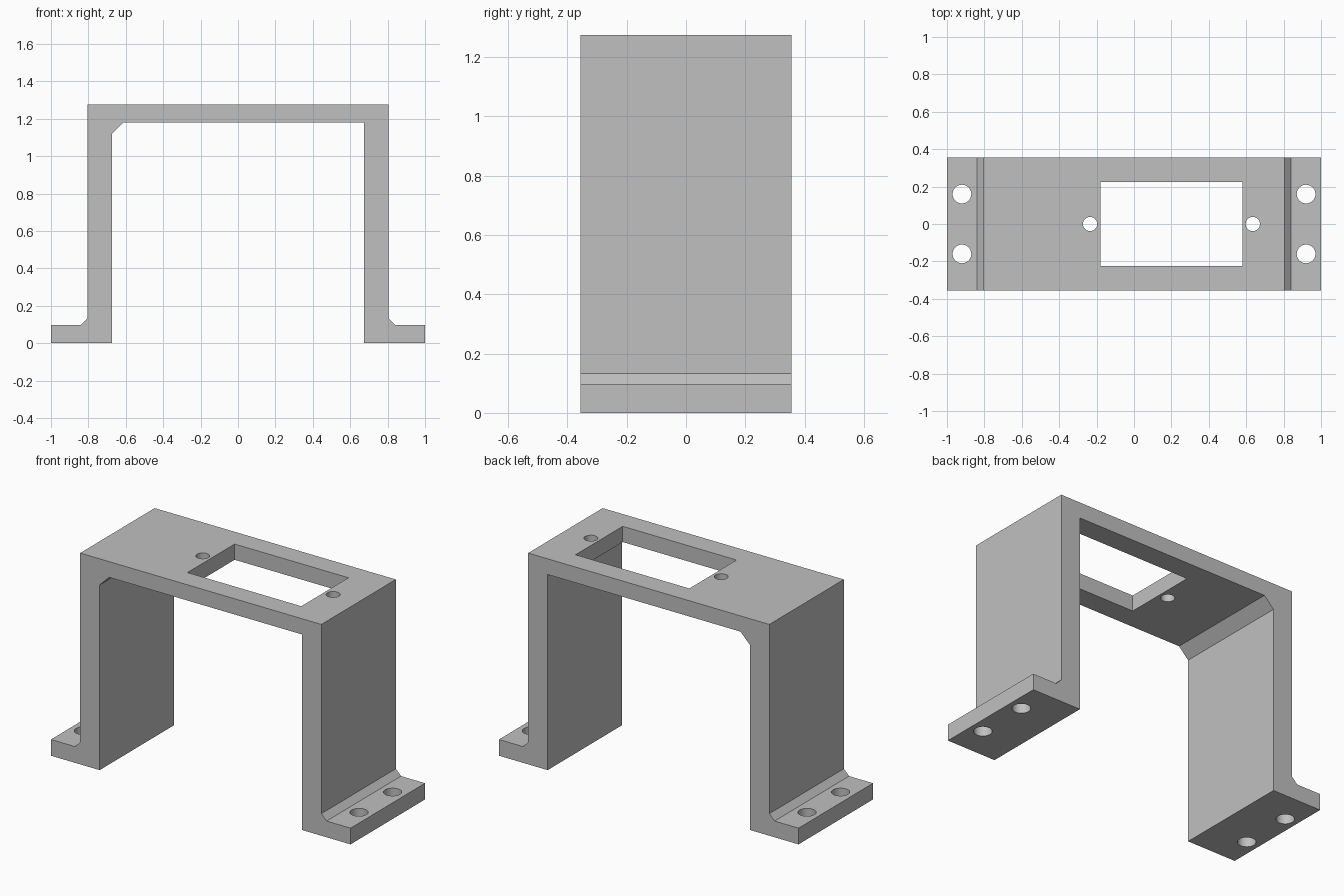
import bpy, bmesh, math
from mathutils import Matrix

cube = bpy.data.objects.get("Cube")
if cube:
    bpy.data.objects.remove(cube, do_unlink=True)

DEPTH = 0.71
FOOT, LEG_OUT, LEG_IN = 1.0, 0.805, 0.675
FOOT_TOP, DECK_LOW, DECK_TOP = 0.098, 1.18, 1.275
CHAMFER, GUSSET = 0.035, 0.063

grey = bpy.data.materials.new("plain grey")
grey.use_nodes = True
colour = (0.53, 0.53, 0.53, 1)
grey.diffuse_color = colour
grey.node_tree.nodes["Principled BSDF"].inputs["Base Color"].default_value = colour


def make_object(name, bm):
    bmesh.ops.recalc_face_normals(bm, faces=bm.faces)
    mesh = bpy.data.meshes.new(name)
    bm.to_mesh(mesh)
    bm.free()
    mesh.materials.append(grey)
    obj = bpy.data.objects.new(name, mesh)
    bpy.context.collection.objects.link(obj)
    return obj


# Bracket: one half profile, mirrored, with a gusset in the left inner corner only
outer = [(LEG_IN, 0), (FOOT, 0), (FOOT, FOOT_TOP), (LEG_OUT + CHAMFER, FOOT_TOP),
         (LEG_OUT, FOOT_TOP + CHAMFER), (LEG_OUT, DECK_TOP)]
gusset = [(GUSSET - LEG_IN, DECK_LOW), (-LEG_IN, DECK_LOW - GUSSET)]
profile = outer + [(-x, z) for x, z in reversed(outer)] + gusset[::-1] + [(LEG_IN, DECK_LOW)]

bm = bmesh.new()
face = bm.faces.new([bm.verts.new((x, -DEPTH / 2, z)) for x, z in profile])
swept = bmesh.ops.extrude_face_region(bm, geom=[face], use_keep_orig=True)["geom"]
bmesh.ops.translate(bm, vec=(0, DEPTH, 0),
                    verts=[v for v in swept if isinstance(v, bmesh.types.BMVert)])
bracket = make_object("servo_bracket", bm)

# Cutters: rectangular window, two deck holes and four foot holes
bm = bmesh.new()
bmesh.ops.create_cube(bm, size=1, matrix=Matrix.Translation((0.2, 0, 1.2))
                      @ Matrix.Diagonal((0.76, 0.45, 0.4, 1)))


def hole(x, y, z, radius):
    bmesh.ops.create_cone(bm, cap_ends=True, segments=48, radius1=radius, radius2=radius,
                          depth=0.4, matrix=Matrix.Translation((x, y, z)))


for side in (-1, 1):
    hole(0.2 + side * 0.435, 0, 1.2, 0.038)
    for y in (-0.16, 0.16):
        hole(side * 0.92, y, 0.05, 0.05)
cutter = make_object("hole_cutter", bm)
cutter.hide_render = True

# Cut the openings and drop the helper
cut = bracket.modifiers.new("openings", 'BOOLEAN')
cut.operation = 'DIFFERENCE'
cut.solver = 'EXACT'
cut.object = cutter
bpy.ops.object.select_all(action='DESELECT')
bracket.select_set(True)
bpy.context.view_layer.objects.active = bracket
bpy.ops.object.modifier_apply(modifier=cut.name)
bpy.data.objects.remove(cutter, do_unlink=True)
bpy.ops.object.shade_smooth_by_angle(angle=math.radians(30))
